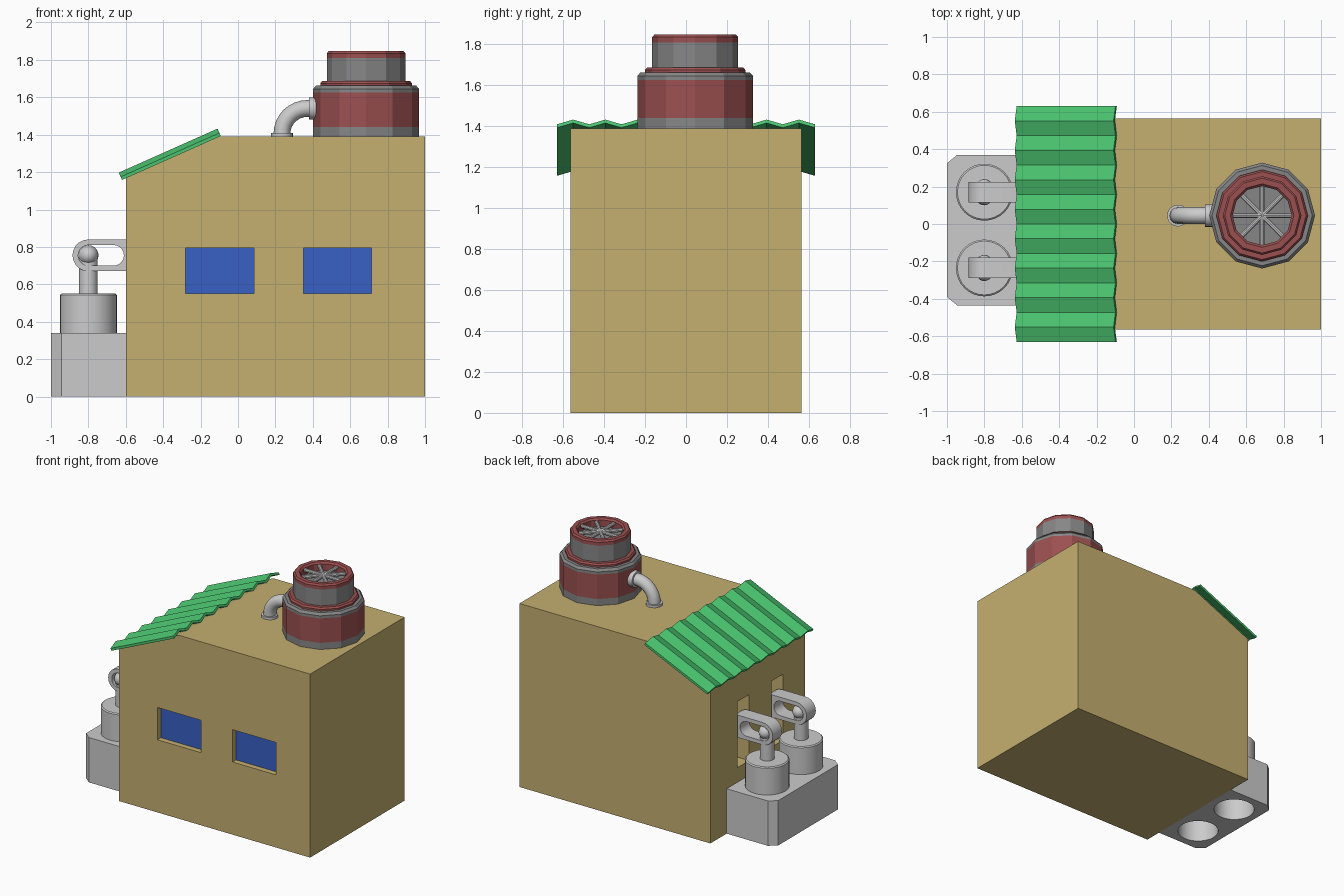
import bpy, bmesh
from math import cos, sin, pi, radians
from mathutils import Vector, Matrix

if "Cube" in bpy.data.objects:
    bpy.data.objects.remove(bpy.data.objects["Cube"])


def material(name, rgb):
    m = bpy.data.materials.new(name)
    m.use_nodes = True
    m.diffuse_color = (*rgb, 1)
    m.node_tree.nodes["Principled BSDF"].inputs["Base Color"].default_value = (*rgb, 1)
    return m


TAN = material("tan wall", (0.56, 0.43, 0.16))
GREEN = material("green sheet", (0.07, 0.55, 0.16))
BLUE = material("blue glass", (0.04, 0.12, 0.56))
RED = material("dull red", (0.33, 0.08, 0.08))
DARK = material("dark grey metal", (0.24, 0.24, 0.24))
LIGHT = material("light grey metal", (0.6, 0.6, 0.6))


def finish(name, bm, *mats, smooth=False):
    bmesh.ops.recalc_face_normals(bm, faces=bm.faces)
    me = bpy.data.meshes.new(name)
    bm.to_mesh(me)
    bm.free()
    ob = bpy.data.objects.new(name, me)
    bpy.context.collection.objects.link(ob)
    for m in mats:
        me.materials.append(m)
    if smooth:
        bpy.ops.object.select_all(action='DESELECT')
        ob.select_set(True)
        bpy.context.view_layer.objects.active = ob
        bpy.ops.object.shade_smooth_by_angle(angle=radians(35))
    return ob


def prism(name, pts, axis, lo, hi, mat):
    """Extrude a 2D outline along y (outline in xz) or z (outline in xy)."""
    bm = bmesh.new()
    place = (lambda a, b: (a, lo, b)) if axis == 'y' else (lambda a, b: (a, b, lo))
    face = bm.faces.new([bm.verts.new(place(*p)) for p in pts])
    ext = bmesh.ops.extrude_face_region(bm, geom=[face])
    shift = Vector((0, hi - lo, 0) if axis == 'y' else (0, 0, hi - lo))
    bmesh.ops.translate(bm, vec=shift, verts=[v for v in ext["geom"] if isinstance(v, bmesh.types.BMVert)])
    return finish(name, bm, mat)


def box(name, x0, x1, y0, y1, z0, z1, mat):
    return prism(name, [(x0, y0), (x1, y0), (x1, y1), (x0, y1)], 'z', z0, z1, mat)


def lathe(name, profile, origin, sides, mats, smooth=False):
    """Revolve (radius, height, material) rings about a vertical axis, capped at both ends."""
    bm = bmesh.new()
    rings = [[bm.verts.new((origin[0] + r * cos(2 * pi * i / sides),
                            origin[1] + r * sin(2 * pi * i / sides),
                            origin[2] + h)) for i in range(sides)] for r, h, _ in profile]
    for k in range(len(rings) - 1):
        for i in range(sides):
            j = (i + 1) % sides
            f = bm.faces.new((rings[k][i], rings[k][j], rings[k + 1][j], rings[k + 1][i]))
            f.material_index = profile[k][2]
    bm.faces.new(rings[0]).material_index = profile[0][2]
    bm.faces.new(rings[-1]).material_index = profile[-1][2]
    return finish(name, bm, *mats, smooth=smooth)


def rod(name, a, b, r, mat, sides=24):
    a, b = Vector(a), Vector(b)
    bm = bmesh.new()
    turn = (b - a).to_track_quat('Z', 'Y').to_matrix().to_4x4()
    bmesh.ops.create_cone(bm, cap_ends=True, segments=sides, radius1=r, radius2=r,
                          depth=(b - a).length, matrix=Matrix.Translation((a + b) / 2) @ turn)
    return finish(name, bm, mat, smooth=True)


def cut(target, cutter):
    mod = target.modifiers.new("cut", 'BOOLEAN')
    mod.operation, mod.solver, mod.object = 'DIFFERENCE', 'EXACT', cutter
    bpy.ops.object.select_all(action='DESELECT')
    target.select_set(True)
    bpy.context.view_layer.objects.active = target
    bpy.ops.object.modifier_apply(modifier=mod.name)
    bpy.data.objects.remove(cutter)


PISTONS = (0.17, -0.235)
HALF = 0.565

# House body with recessed windows and arm slots
house = prism("house_body", [(-0.6, 0), (1, 0), (1, 1.39), (-0.1, 1.39), (-0.6, 1.168)],
              'y', -HALF, HALF, TAN)
for n, (x0, x1) in enumerate(((-0.28, 0.085), (0.35, 0.715))):
    cut(house, box("cutter", x0, x1, -1, -HALF + 0.05, 0.55, 0.795, TAN))
    box(f"window_pane_{n + 1}", x0, x1, -HALF + 0.042, -HALF + 0.05, 0.55, 0.795, BLUE)
for y in PISTONS:
    cut(house, box("cutter", -0.8, -0.48, y - 0.07, y + 0.07, 0.45, 0.95, TAN))

# Corrugated sheet over the sloping part of the roof
start, end = Vector((-0.62, 0, 1.158)), Vector((-0.092, 0, 1.393))
along = (end - start).normalized()
normal = Vector((-along.z, 0, along.x))
bm = bmesh.new()
WAVES, WIDTH = 16, 1.26
rows = []
for i in range(WAVES + 1):
    y = Vector((0, -WIDTH / 2 + WIDTH * i / WAVES, 0))
    low = normal * (0.025 * (i % 2))
    high = low + normal * 0.018
    rows.append([bm.verts.new(p + y) for p in (start + low, end + low, end + high, start + high)])
for a, b in zip(rows, rows[1:]):
    for k in range(4):
        m = (k + 1) % 4
        bm.faces.new((a[k], a[m], b[m], b[k]))
bm.faces.new(rows[0])
bm.faces.new(rows[-1])
finish("corrugated_roof", bm, GREEN)

# Machine base with bores open underneath
base = prism("machine_base", [(-0.6, -0.435), (-0.945, -0.435), (-1, -0.39), (-1, 0.325),
                              (-0.945, 0.37), (-0.6, 0.37)], 'z', 0, 0.34, LIGHT)
for y in PISTONS:
    cut(base, rod("cutter", (-0.8, y, -0.1), (-0.8, y, 0.3), 0.145, LIGHT, 32))


def stadium(x0, x1, r, z, steps=10):
    arc = [pi / 2 + pi * i / steps for i in range(steps + 1)]
    return ([(x0 + r * cos(t), z + r * sin(t)) for t in arc]
            + [(x1 - r * cos(t), z - r * sin(t)) for t in arc])


# Pistons with slotted arms reaching into the wall
for n, y in enumerate(PISTONS, 1):
    lathe(f"piston_cylinder_{n}", [(0.152, 0, 0), (0.152, 0.203, 0), (0.144, 0.21, 0)],
          (-0.8, y, 0.34), 32, [LIGHT], smooth=True)
    rod(f"piston_rod_{n}", (-0.8, y, 0.54), (-0.8, y, 0.74), 0.05, LIGHT)

    bm = bmesh.new()
    outer, inner = stadium(-0.8, -0.6, 0.085, 0.755), stadium(-0.8, -0.665, 0.055, 0.755)
    loops = [[bm.verts.new((px, y + s, pz)) for px, pz in pts]
             for pts, s in ((outer, -0.055), (outer, 0.055), (inner, 0.055), (inner, -0.055))]
    count = len(outer)
    for k in range(4):
        a, b = loops[k], loops[(k + 1) % 4]
        for i in range(count):
            j = (i + 1) % count
            bm.faces.new((a[i], a[j], b[j], b[i]))
    finish(f"slotted_arm_{n}", bm, LIGHT, smooth=True)

    bm = bmesh.new()
    bmesh.ops.create_uvsphere(bm, u_segments=24, v_segments=12, radius=1,
                              matrix=Matrix.Translation((-0.8, y, 0.755)) @ Matrix.Diagonal((0.054, 0.07, 0.054, 1)))
    finish(f"arm_pivot_{n}", bm, LIGHT, smooth=True)

# Twelve-sided chimney: 0 = dark grey, 1 = red
CX, CY, ROOF = 0.685, 0.045, 1.39
lathe("chimney", [(0.283, 0, 0), (0.283, 0.05, 1), (0.283, 0.235, 0), (0.283, 0.255, 0),
                  (0.268, 0.272, 0), (0.245, 0.272, 1), (0.245, 0.285, 1), (0.235, 0.297, 1),
                  (0.21, 0.297, 0), (0.21, 0.42, 1), (0.21, 0.445, 1), (0.2, 0.457, 1),
                  (0.17, 0.457, 1), (0.158, 0.445, 1), (0.158, 0.395, 0)],
      (CX, CY, ROOF), 12, [DARK, RED])

# Fan spokes in the chimney mouth
for i in range(4):
    t = pi * i / 4
    d = Vector((cos(t), sin(t), 0)) * 0.157
    c = Vector((CX, CY, ROOF + 0.43))
    rod(f"fan_spoke_{i + 1}", c - d, c + d, 0.014, LIGHT, 10)

# Elbow pipe from the roof into the chimney
curve = bpy.data.curves.new("elbow_pipe", 'CURVE')
curve.dimensions = '3D'
curve.bevel_depth = 0.045
curve.bevel_resolution = 4
BEND = 0.135
path = [(0.235, CY, ROOF)]
path += [(0.37 - BEND * cos(t), CY, 1.405 + BEND * sin(t)) for t in (pi / 2 * i / 8 for i in range(9))]
path += [(0.42, CY, 1.54)]
spline = curve.splines.new('POLY')
spline.points.add(len(path) - 1)
for p, co in zip(spline.points, path):
    p.co = (*co, 1)
spline.use_smooth = True
curve.materials.append(LIGHT)
bpy.context.collection.objects.link(bpy.data.objects.new("elbow_pipe", curve))
rod("pipe_roof_flange", (0.235, CY, ROOF), (0.235, CY, ROOF + 0.018), 0.058, LIGHT)
rod("pipe_chimney_flange", (0.38, CY, 1.54), (0.43, CY, 1.54), 0.06, LIGHT)
